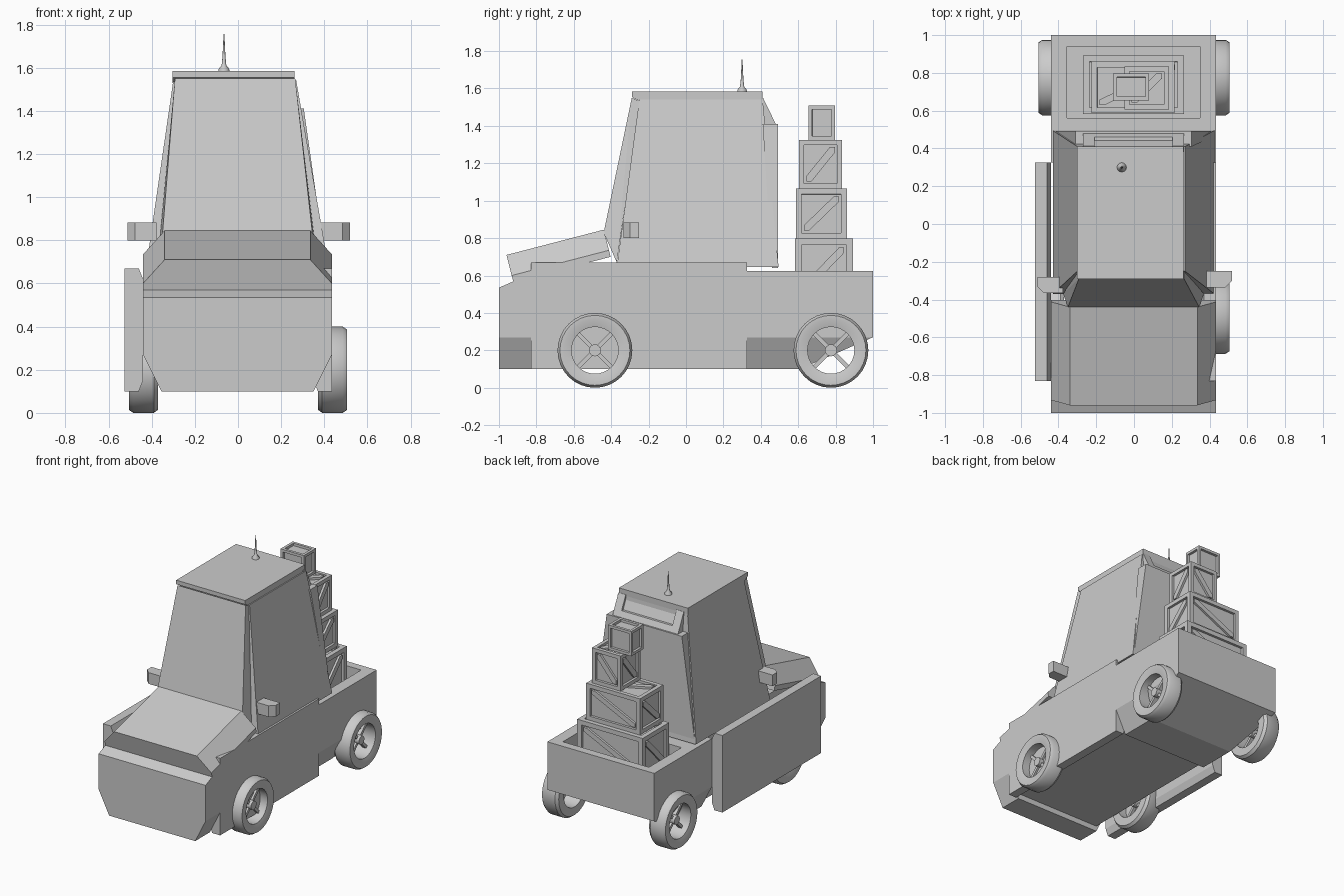
import bpy, bmesh, math
from mathutils import Vector, Matrix

if "Cube" in bpy.data.objects:
    bpy.data.objects.remove(bpy.data.objects["Cube"])

grey = bpy.data.materials.new("plain_grey")
grey.use_nodes = True
grey.diffuse_color = (0.6, 0.6, 0.6, 1)
grey.node_tree.nodes["Principled BSDF"].inputs["Base Color"].default_value = (0.6, 0.6, 0.6, 1)


def finish(name, bm, smooth=False):
    bmesh.ops.recalc_face_normals(bm, faces=bm.faces)
    mesh = bpy.data.meshes.new(name)
    bm.to_mesh(mesh)
    bm.free()
    mesh.materials.append(grey)
    ob = bpy.data.objects.new(name, mesh)
    bpy.context.collection.objects.link(ob)
    if smooth:
        bpy.ops.object.select_all(action='DESELECT')
        ob.select_set(True)
        bpy.context.view_layer.objects.active = ob
        bpy.ops.object.shade_smooth_by_angle(angle=math.radians(35))
    return ob


def add_hull(bm, points):
    """Convex solid around the points."""
    verts = [bm.verts.new(p) for p in points]
    res = bmesh.ops.convex_hull(bm, input=verts)
    spare = [g for g in res["geom_interior"] if isinstance(g, bmesh.types.BMVert)]
    bmesh.ops.delete(bm, geom=spare, context='VERTS')
    bmesh.ops.dissolve_limit(bm, angle_limit=0.01, verts=bm.verts[:], edges=bm.edges[:])


def hull(name, points):
    bm = bmesh.new()
    add_hull(bm, points)
    return finish(name, bm)


def corners(x0, x1, y0, y1, z0, z1):
    return [(x, y, z) for x in (x0, x1) for y in (y0, y1) for z in (z0, z1)]


def box(name, *dims):
    return hull(name, corners(*dims))


def slab(name, x0, x1, yz):
    """Side profile extruded across the width."""
    return hull(name, [(x, y, z) for x in (x0, x1) for y, z in yz])


L, R = -0.44, 0.435          # body sides
CH = 0.085                   # lower chamfer width


def chamfered(name, stations):
    """Body block with chamfered underside through (y, top) stations."""
    pts = []
    for y, top in stations:
        pts += [(L + CH, y, 0.1), (R - CH, y, 0.1), (L, y, 0.27), (R, y, 0.27), (L, y, top), (R, y, top)]
    hull(name, pts)


# Nose, narrower middle between the side panels, block behind the cabin
chamfered("nose", ((-1, 0.535), (-0.83, 0.61)))
box("middle_body", L + CH, R - CH, -0.83, 0.325, 0.14, 0.63)
chamfered("rear_block", ((0.325, 0.625), (0.5, 0.625)))

# Cargo bed: floor block rising to the tail, then four walls
pts = corners(L, R, 0.5, 1, 0.27, 0.48)
pts += [(x, y, 0.1) for x in (L + CH, R - CH) for y in (0.5, 0.61)]
hull("bed_floor", pts)
box("bed_wall_right", L, L + CH, 0.5, 1, 0.48, 0.625)
box("bed_wall_left", R - CH, R, 0.5, 1, 0.48, 0.625)
box("bed_wall_front", L + CH, R - CH, 0.5, 0.56, 0.48, 0.625)
box("tailgate", L + CH, R - CH, 0.94, 1, 0.48, 0.625)

# Side panels; the right one hangs away from the body
for name, s, outer in (("right_side_panel", -1, 0.525), ("left_side_panel", 1, 0.435)):
    pts = []
    for y in (-0.83, 0.325):
        pts += [(s * (outer - d), y, z) for d, z in
                ((0, 0.1), (0, 0.67), (0.065, 0.1), (0.065, 0.67), (0.085, 0.15), (0.085, 0.62))]
    hull(name, pts)

# Hood: chamfered section pushed back along its slope
section = [(L, 0.028, 0.6), (L + 0.1, 0, 0.71), (R - 0.1, 0, 0.71), (R, 0.028, 0.6),
           (R, 0.037, 0.565), (L, 0.037, 0.565)]
hull("hood", [(x, y - 0.96 + dy, z + dz) for x, y, z in section for dy, dz in ((0, 0), (0.52, 0.135))])

# Cabin, windscreen and roof
hull("cabin", [(x, y, 0.645) for x in (-0.43, 0.425) for y in (-0.37, 0.495)]
     + [(x, y, 1.54) for x in (-0.3, 0.27) for y in (-0.25, 0.41)])
pts = []
for half, y, z in ((0.35, -0.44, 0.83), (0.375, -0.37, 0.67)):
    pts += [(-half, y, z), (half - 0.005, y, z)]
for y, z in ((-0.29, 1.55), (-0.245, 1.53)):
    pts += [(-0.292, y, z), (0.265, y, z)]
hull("windscreen", pts)
slab("roof", -0.303, 0.262, [(-0.29, 1.585), (-0.29, 1.555), (-0.245, 1.53), (0.41, 1.53), (0.41, 1.585)])

# Cabin back wall and slanted rear window with its surround
pts = []
for x0, x1, y, z in ((-0.42, 0.415, 0.46, 0.64), (-0.42, 0.415, 0.492, 0.64),
                     (-0.31, 0.305, 0.41, 1.41), (-0.31, 0.305, 0.492, 1.41)):
    pts += [(x0, y, z), (x1, y, z)]
hull("cabin_back_wall", pts)
slab("rear_window", -0.27, 0.265, [(0.38, 1.54), (0.4, 1.54), (0.46, 1.41), (0.4, 1.41)])
frame = [(0.38, 1.55), (0.412, 1.55), (0.48, 1.41), (0.4, 1.41)]
slab("rear_window_frame_right", -0.27, -0.21, frame)
slab("rear_window_frame_left", 0.205, 0.265, frame)
slab("rear_window_sill", -0.21, 0.205, [(0.43, 1.41), (0.48, 1.41), (0.46, 1.45), (0.42, 1.45)])

# Door mirrors, tapered toward the front
for name, s, y, x in (("right_mirror", -1, -0.28, 0.512), ("left_mirror", 1, -0.25, 0.52)):
    pts = []
    for z in (0.8, 0.883):
        pts += [(s * a, y + b, z) for a, b in
                ((x, 0), (x, -0.05), (x - 0.035, -0.085), (x - 0.135, -0.085), (x - 0.135, 0))]
    hull(name, pts)


def lathe(name, profile, segments, origin, axis):
    """Spin (radius, offset) points around an axis."""
    bm = bmesh.new()
    verts = [bm.verts.new((r, 0, h)) for r, h in profile]
    edges = [bm.edges.new(pair) for pair in zip(verts, verts[1:])]
    bmesh.ops.spin(bm, geom=verts + edges, cent=(0, 0, 0), axis=(0, 0, 1),
                   angle=math.tau, steps=segments, use_duplicate=False)
    bmesh.ops.remove_doubles(bm, verts=bm.verts, dist=0.0002)
    turn = Vector((0, 0, 1)).rotation_difference(Vector(axis)).to_matrix().to_4x4()
    bmesh.ops.transform(bm, matrix=Matrix.Translation(origin) @ turn, verts=bm.verts)
    return finish(name, bm, smooth=True)


# Wheels: open tyre ring, hub and four spokes
tyre = [(0.125, 0), (0.185, 0), (0.2, 0.02), (0.2, 0.115), (0.187, 0.135),
        (0.165, 0.135), (0.125, 0.125), (0.125, 0)]
hub = [(0, 0.03), (0.032, 0.03), (0.032, 0.1), (0, 0.1)]
for side, s in (("right", -1), ("left", 1)):
    for end, y in (("front", -0.487), ("rear", 0.775)):
        origin = Vector((s * 0.37, y, 0.2))
        name = end + "_" + side
        lathe(name + "_tyre", tyre, 32, origin, (s, 0, 0))
        lathe(name + "_hub", hub, 16, origin, (s, 0, 0))
        bm = bmesh.new()
        for i in range(4):
            a = math.radians(45 + 90 * i)
            m = (Matrix.Translation(origin + Vector((s * 0.065, 0, 0))) @ Matrix.Rotation(a, 4, 'X')
                 @ Matrix.Translation((0, 0.077, 0)) @ Matrix.Diagonal((0.03, 0.105, 0.022, 1)))
            bmesh.ops.create_cube(bm, size=1, matrix=m)
        finish(name + "_spokes", bm)


def crate(name, x0, x1, y0, y1, z0, z1, rim, braced=True):
    """Box with square-cut sunken panels and a diagonal brace on each upright face and the lid."""
    size = Vector((x1 - x0, y1 - y0, z1 - z0))
    mid = Vector((x0 + x1, y0 + y1, z0 + z1)) / 2
    sunk = 0.018
    bm = bmesh.new()
    bmesh.ops.create_cube(bm, size=1, matrix=Matrix.Translation(mid) @ Matrix.Diagonal((*size, 1)))
    panels = bm.faces[:]
    bmesh.ops.inset_individual(bm, faces=panels, thickness=rim, depth=0)
    bmesh.ops.inset_individual(bm, faces=panels, thickness=0.0005, depth=-sunk)
    if braced:
        for n_axis, sign in ((0, -1), (0, 1), (1, -1), (1, 1), (2, 1)):
            u, w = [a for a in range(3) if a != n_axis]
            du, dw = size[u] / 2 - rim, size[w] / 2 - rim
            t = 0.028
            brace = []
            for depth in (sunk + 0.004, 0.002):
                for a, b in ((-du, -dw), (-du + t, -dw), (-du, -dw + t),
                             (du, dw), (du - t, dw), (du, dw - t)):
                    p = mid.copy()
                    p[n_axis] += sign * (size[n_axis] / 2 - depth)
                    p[u] += a
                    p[w] += b
                    brace.append(p)
            sub = bmesh.new()
            add_hull(sub, brace)
            temp = bpy.data.meshes.new("brace")
            sub.to_mesh(temp)
            sub.free()
            bm.from_mesh(temp)
            bpy.data.meshes.remove(temp)
    return finish(name, bm)


# Stack of crates
crate("crate_bottom", -0.27, 0.265, 0.583, 0.893, 0.48, 0.797, 0.048)
crate("crate_second", -0.225, 0.215, 0.587, 0.86, 0.797, 1.065, 0.043)
crate("crate_third", -0.05, 0.185, 0.605, 0.835, 1.065, 1.325, 0.038)
crate("crate_top", -0.11, 0.08, 0.655, 0.797, 1.325, 1.508, 0.028, braced=False)

# Roof aerial
lathe("aerial", [(0, 1.58), (0.026, 1.58), (0.024, 1.595), (0.011, 1.61), (0.007, 1.65),
                 (0.002, 1.755), (0, 1.756)], 12, (-0.065, 0.3, 0), (0, 0, 1))
